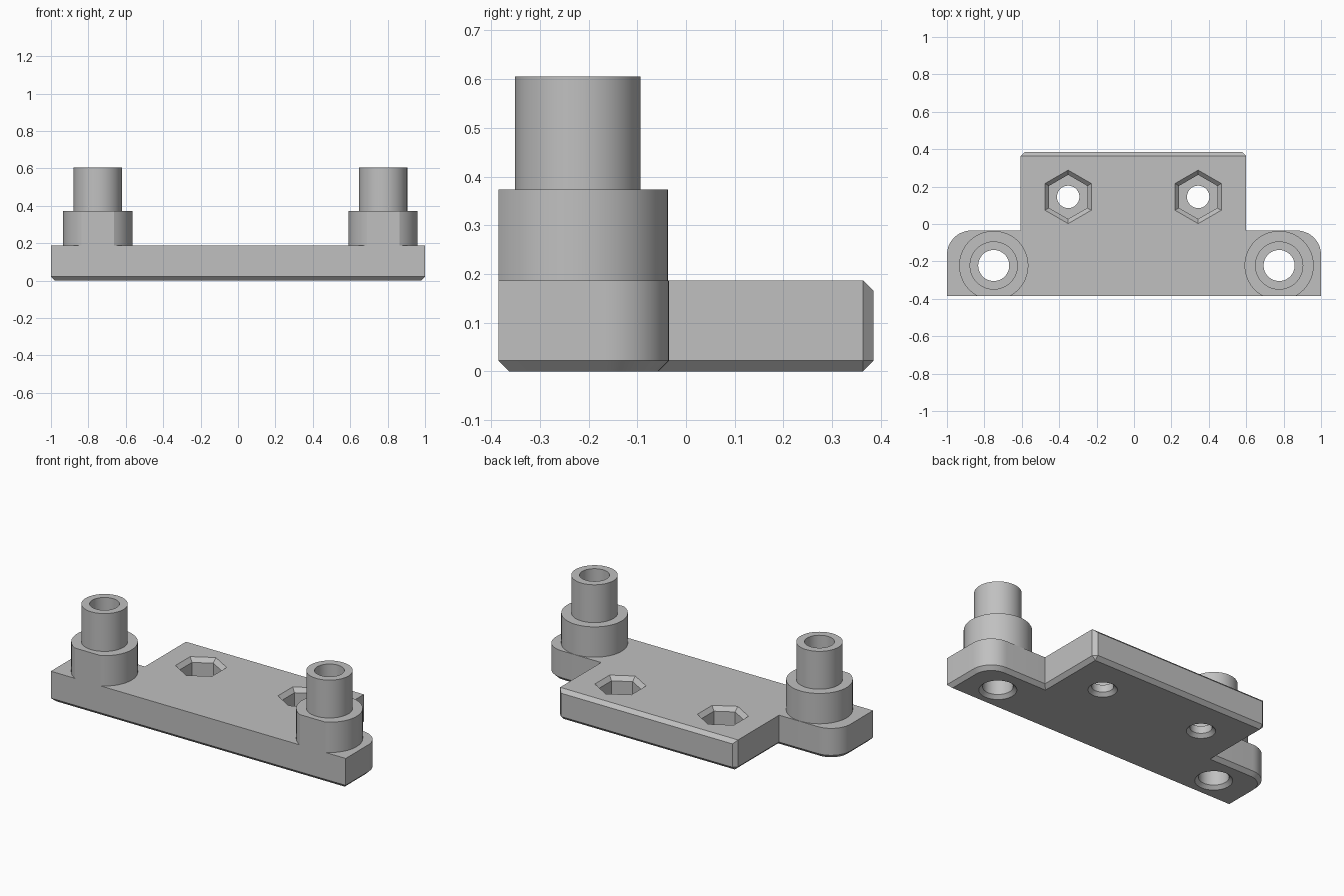
import bpy, bmesh
from math import pi, cos, sin, asin

cube = bpy.data.objects.get("Cube")
if cube:
    bpy.data.objects.remove(cube, do_unlink=True)

FRONT, EAR_BACK, BACK = -0.385, -0.035, 0.385
TOP, CHAMFER = 0.187, 0.022
POST_Y = -0.222

grey = bpy.data.materials.new("grey plastic")
grey.use_nodes = True
grey.diffuse_color = (0.53, 0.53, 0.53, 1)
grey.node_tree.nodes["Principled BSDF"].inputs["Base Color"].default_value = (0.53, 0.53, 0.53, 1)


def finish(name, bm):
    bmesh.ops.recalc_face_normals(bm, faces=bm.faces)
    mesh = bpy.data.meshes.new(name)
    bm.to_mesh(mesh)
    bm.free()
    mesh.materials.append(grey)
    obj = bpy.data.objects.new(name, mesh)
    bpy.context.collection.objects.link(obj)
    return obj


def prism(outline, z0, z1):
    bm = bmesh.new()
    face = bm.faces.new([bm.verts.new((x, y, z0)) for x, y in outline])
    new = bmesh.ops.extrude_face_region(bm, geom=[face])["geom"]
    verts = [v for v in new if isinstance(v, bmesh.types.BMVert)]
    bmesh.ops.translate(bm, verts=verts, vec=(0, 0, z1 - z0))
    return bm


def lathe(name, x, y, profile, sides, turn=0.0):
    """Stack of rings given as (radius, height), capped at both ends."""
    bm = bmesh.new()
    rings = []
    for r, z in profile:
        angles = [turn + 2 * pi * i / sides for i in range(sides)]
        rings.append([bm.verts.new((x + r * cos(a), y + r * sin(a), z)) for a in angles])
    for low, high in zip(rings, rings[1:]):
        for i in range(sides):
            j = (i + 1) % sides
            bm.faces.new((low[i], low[j], high[j], high[i]))
    bm.faces.new(rings[0])
    bm.faces.new(rings[-1])
    return finish(name, bm)


def combine(target, other, operation):
    mod = target.modifiers.new("join", "BOOLEAN")
    mod.operation, mod.solver, mod.object = operation, "EXACT", other
    bpy.context.view_layer.update()
    bpy.ops.object.select_all(action="DESELECT")
    bpy.context.view_layer.objects.active = target
    target.select_set(True)
    bpy.ops.object.modifier_apply(modifier=mod.name)
    bpy.data.objects.remove(other, do_unlink=True)


# Base plate with two rounded ears
def ear_corner(side, r=0.13, steps=12):
    arc = [pi / 2 * i / steps for i in range(steps + 1)]
    return [(side * (1 - r + r * cos(a)), EAR_BACK - r + r * sin(a)) for a in arc]


outline = [(-1, FRONT), (1, FRONT)] + ear_corner(1)
outline += [(0.6, EAR_BACK), (0.6, BACK), (-0.607, BACK), (-0.607, EAR_BACK)]
outline += ear_corner(-1)[::-1]
bm = prism(outline, 0, TOP)


def chamfered(edge):
    a, b = (v.co for v in edge.verts)
    at_bottom = max(a.z, b.z) < 0.001
    at_back = min(a.y, b.y) > BACK - 0.001
    return at_bottom or at_back


bmesh.ops.bevel(bm, geom=[e for e in bm.edges if chamfered(e)], offset=CHAMFER,
                offset_type="OFFSET", segments=1, profile=0.5, affect="EDGES")
bracket = finish("mounting_bracket", bm)

# Hollow stepped posts, the lower step cut flat along the front
for x in (-0.75, 0.776):
    r = 0.185
    start = -asin((POST_Y - FRONT) / r)
    steps = 56
    sweep = [start + (pi - 2 * start) * i / steps for i in range(steps + 1)]
    step = finish("post_step", prism([(x + r * cos(a), POST_Y + r * sin(a)) for a in sweep], 0.1, 0.373))
    combine(bracket, step, "UNION")
    combine(bracket, lathe("post_tube", x, POST_Y, [(0.129, 0.3), (0.129, 0.605)], 64), "UNION")
    bore = lathe("post_bore", x, POST_Y, [(0.113, -0.01), (0.083, 0.02), (0.083, 0.7)], 48)
    combine(bracket, bore, "DIFFERENCE")

# Chamfered hexagonal nut pockets with screw holes
for x in (-0.352, 0.343):
    pocket = [(0.118, 0.065), (0.118, 0.162), (0.143, TOP), (0.153, TOP + 0.01)]
    combine(bracket, lathe("nut_pocket", x, 0.145, pocket, 6, pi / 2), "DIFFERENCE")
    hole = [(0.09, -0.01), (0.06, 0.02), (0.06, 0.12)]
    combine(bracket, lathe("screw_hole", x, 0.145, hole, 40), "DIFFERENCE")

bpy.ops.object.select_all(action="DESELECT")
bracket.select_set(True)
bpy.context.view_layer.objects.active = bracket
bpy.ops.object.shade_smooth_by_angle(angle=pi / 7)
